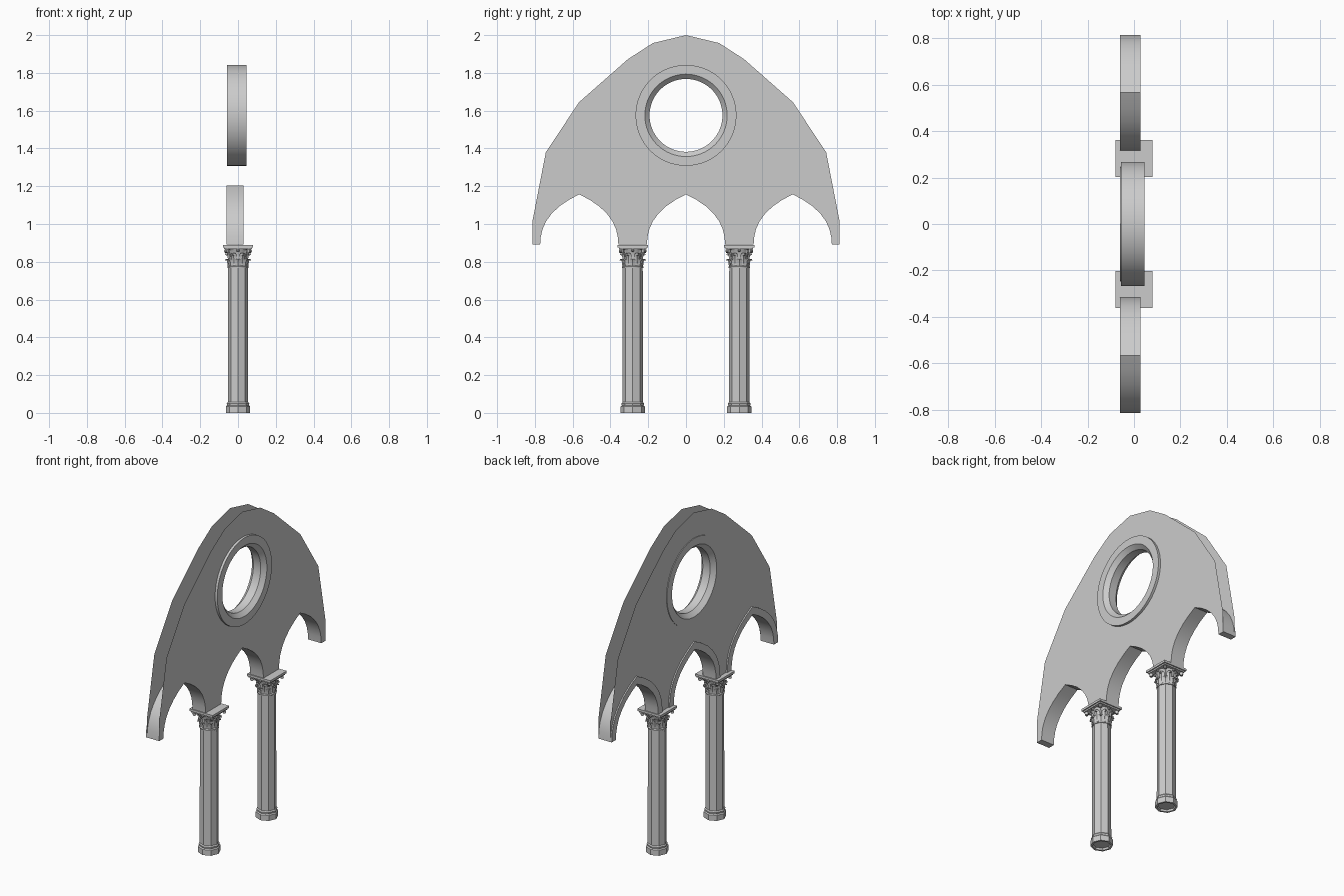
import bpy, bmesh, math
from mathutils import Vector, Matrix

if "Cube" in bpy.data.objects:
    bpy.data.objects.remove(bpy.data.objects["Cube"])

STONE = (0.6, 0.6, 0.6, 1)
stone = bpy.data.materials.new("pale_stone")
stone.use_nodes = True
stone.diffuse_color = STONE
stone.node_tree.nodes["Principled BSDF"].inputs["Base Color"].default_value = STONE


def finish(name, bm, recalc=True):
    if recalc:
        bmesh.ops.recalc_face_normals(bm, faces=bm.faces)
    mesh = bpy.data.meshes.new(name)
    bm.to_mesh(mesh)
    bm.free()
    mesh.materials.append(stone)
    obj = bpy.data.objects.new(name, mesh)
    bpy.context.collection.objects.link(obj)
    bpy.ops.object.select_all(action='DESELECT')
    obj.select_set(True)
    bpy.context.view_layer.objects.active = obj
    bpy.ops.object.shade_smooth_by_angle(angle=math.radians(32))
    return obj


def skin(bm, rows, wrap_rows=False, wrap_cols=False):
    """Join rows of points with quads."""
    grid = [[bm.verts.new(p) for p in row] for row in rows]
    n, m = len(grid), len(grid[0])
    for i in range(n if wrap_rows else n - 1):
        for j in range(m if wrap_cols else m - 1):
            a, b = grid[i], grid[(i + 1) % n]
            k = (j + 1) % m
            bm.faces.new((a[j], a[k], b[k], b[j]))
    return grid


def lathe(bm, profile, sides, matrix, closed=False):
    """Turn a (radius, height) profile about the local z axis."""
    rows = [[matrix @ Vector((r * math.cos(t), r * math.sin(t), h))
             for t in (math.tau * j / sides for j in range(sides))]
            for r, h in profile]
    grid = skin(bm, rows, closed, True)
    if not closed:
        bm.faces.new(grid[0])
        bm.faces.new(grid[-1])


def box(bm, center, size):
    bmesh.ops.create_cube(bm, size=1, matrix=Matrix.Translation(center) @ Matrix.Diagonal((*size, 1)))


# Shared dimensions
SPRING = 0.891
BACK, FRONT = -0.053, 0.03
ROSE_Z = 1.575
ARCH_Y = (-0.565, 0, 0.565)
COLUMN_Y = 0.282

# Pointed arch opening, left foot to right foot
half = [(0.207, 0), (0.204, 0.04), (0.195, 0.08), (0.176, 0.123), (0.146, 0.164),
        (0.105, 0.203), (0.055, 0.237)]
arch = [(-y, z) for y, z in half] + [(0, 0.266)] + [(y, z) for y, z in reversed(half)]

# Gable outline
flank = [(0.812, SPRING), (0.812, 1.02), (0.742, 1.38), (0.566, 1.645), (0.307, 1.873), (0.175, 1.958)]
outline = [(-y, z) for y, z in reversed(flank)]
for c in ARCH_Y:
    outline += [(c + y, SPRING + z) for y, z in arch]
outline += flank + [(0, 2.0)]
rose_hole = [(0.24 * math.cos(math.tau * i / 64), ROSE_Z + 0.24 * math.sin(math.tau * i / 64))
             for i in range(64)]

# Two thin gable sheets, open along the outer edge
for name, x, way in (("gable_right_sheet", BACK, -1), ("gable_left_sheet", FRONT, 1)):
    bm = bmesh.new()
    edges = []
    for loop in (outline, rose_hole):
        vs = [bm.verts.new((x, y, z)) for y, z in loop]
        edges += [bm.edges.new((vs[i - 1], vs[i])) for i in range(len(vs))]
    bmesh.ops.triangle_fill(bm, edges=edges, use_beauty=True, normal=(way, 0, 0))
    for f in bm.faces:
        f.normal_update()
        if f.normal.x * way < 0:
            f.normal_flip()
    finish(name, bm, False)

# Arch bands between the sheets
for name, c in zip(("front_arch", "middle_arch", "back_arch"), ARCH_Y):
    bm = bmesh.new()
    rows = []
    for y, z in arch:
        inner, outer = (c + y, SPRING + z), (c + y * 1.2, SPRING + z * 1.18)
        rows.append([(-0.061, *inner), (0.029, *inner), (0.029, *outer), (-0.061, *outer)])
    grid = skin(bm, rows, False, True)
    bm.faces.new(grid[0])
    bm.faces.new(grid[-1])
    finish(name, bm)

# Round window frame with chamfered opening
bm = bmesh.new()
turn = Matrix.Translation((0, 0, ROSE_Z)) @ Matrix.Rotation(math.pi / 2, 4, 'Y')
lathe(bm, [(0.267, -0.057), (0.218, -0.057), (0.193, -0.03), (0.193, 0.02),
           (0.218, 0.045), (0.267, 0.045)], 64, turn, True)
finish("round_window_frame", bm)


def leaf(bm, matrix, angle, path, width):
    """Curled leaf: a creased strip that follows a (radius, height) path."""
    spin = matrix @ Matrix.Rotation(angle, 4, 'Z')
    rows = []
    for i, (r, z) in enumerate(path):
        w = width * (0.8, 1, 1, 0.75, 0.35)[i]
        rows.append([spin @ Vector(p) for p in
                     ((r - 0.004, -w, z), (r + 0.003, 0, z), (r - 0.004, w, z), (r - 0.009, 0, z - 0.002))])
    grid = skin(bm, rows, False, True)
    bm.faces.new(grid[-1])


def curl(radius, low, high, reach):
    h = high - low
    return [(radius, low), (radius + 0.002, low + h * 0.45), (radius + reach * 0.35, low + h * 0.85),
            (radius + reach * 0.8, high), (radius + reach, high - h * 0.2)]


for side, y in (("front", -COLUMN_Y), ("back", COLUMN_Y)):
    place = Matrix.Translation((0, y, 0))

    # Octagonal base, recessed underneath
    bm = bmesh.new()
    lathe(bm, [(0.05, 0.012), (0.052, 0), (0.064, 0), (0.064, 0.034), (0.058, 0.04), (0.06, 0.05),
               (0.053, 0.058)], 8, place)
    finish(side + "_column_base", bm)

    # Octagonal shaft
    bm = bmesh.new()
    lathe(bm, [(0.054, 0.05), (0.053, 0.772)], 8, place)
    finish(side + "_column_shaft", bm)

    # Capital bell with collar
    bm = bmesh.new()
    lathe(bm, [(0.056, 0.768), (0.057, 0.775), (0.05, 0.78), (0.047, 0.82), (0.052, 0.85),
               (0.062, 0.87)], 16, place)
    finish(side + "_capital_bell", bm)

    # Two rows of leaves, staggered
    bm = bmesh.new()
    for k in range(8):
        leaf(bm, place, math.tau * k / 8, curl(0.052, 0.776, 0.816, 0.014), 0.017)
        leaf(bm, place, math.tau * (k + 0.5) / 8, curl(0.053, 0.79, 0.846, 0.018), 0.016)
    finish(side + "_capital_leaves", bm)

    # Corner scrolls on stalks, with a small boss on each side
    bm = bmesh.new()
    for k in range(4):
        leaf(bm, place, math.tau * (k + 0.5) / 4, curl(0.054, 0.825, 0.868, 0.036), 0.01)
        spin = place @ Matrix.Rotation(math.tau * (k + 0.5) / 4, 4, 'Z')
        roll = spin @ Matrix.Translation((0.085, 0, 0.857)) @ Matrix.Rotation(math.pi / 2, 4, 'X')
        lathe(bm, [(0.01, -0.009), (0.01, 0.009)], 10, roll)
        boss = place @ Matrix.Rotation(math.tau * k / 4, 4, 'Z') @ Matrix.Translation((0.064, 0, 0.86))
        bmesh.ops.create_icosphere(bm, subdivisions=1, radius=0.009, matrix=boss)
    finish(side + "_capital_scrolls", bm)

    # Square abacus in two steps
    bm = bmesh.new()
    box(bm, (0, y, 0.872), (0.146, 0.146, 0.01))
    box(bm, (0, y, 0.883), (0.16, 0.16, 0.014))
    finish(side + "_abacus", bm)
